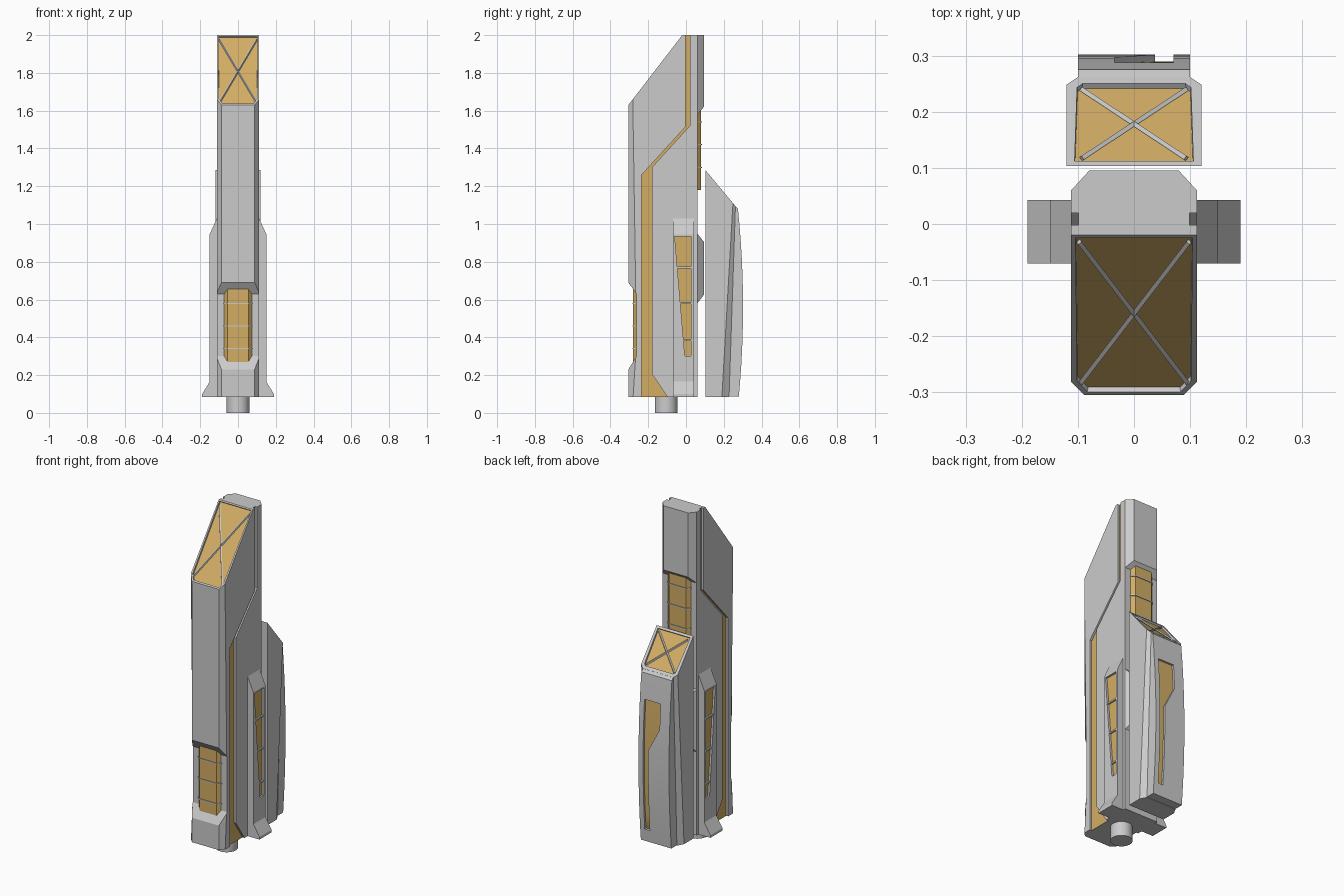
import bpy, bmesh, math
from mathutils import Vector

if "Cube" in bpy.data.objects:
    bpy.data.objects.remove(bpy.data.objects["Cube"])

gold = bpy.data.materials.new("amber_glass")
gold.diffuse_color = (0.65, 0.42, 0.13, 1)
gold.use_nodes = True
gold.node_tree.nodes["Principled BSDF"].inputs["Base Color"].default_value = gold.diffuse_color


def finish(name, bm, mat=None, slots=False):
    bmesh.ops.recalc_face_normals(bm, faces=bm.faces)
    me = bpy.data.meshes.new(name)
    if slots:                       # slot 0 plain grey, slot 1 amber
        me.materials.append(None)
        me.materials.append(gold)
    elif mat:
        me.materials.append(mat)
    bm.to_mesh(me)
    bm.free()
    ob = bpy.data.objects.new(name, me)
    bpy.context.collection.objects.link(ob)
    return ob


def loft_bm(halves):
    """Skin a stack of rings; each ring is its +x half, mirrored here."""
    bm = bmesh.new()
    rings = [[bm.verts.new(p) for p in h + [(-x, y, z) for x, y, z in reversed(h)]] for h in halves]
    n = len(rings[0])
    for a, b in zip(rings, rings[1:]):
        for i in range(n):
            j = (i + 1) % n
            bm.faces.new((a[i], a[j], b[j], b[i]))
    bm.faces.new(rings[0])
    bm.faces.new(rings[-1])
    bmesh.ops.recalc_face_normals(bm, faces=bm.faces)
    return bm


def prism(name, pts, axis, lo, hi, mat=None, caps_gold=False):
    """Extrude a 2D outline along an axis (x: yz points, y: xz points, z: xy points)."""
    bm = bmesh.new()
    k = "xyz".index(axis)

    def at(p, d):
        c = list(p)
        c.insert(k, d)
        return bm.verts.new(c)
    a, b = [at(p, lo) for p in pts], [at(p, hi) for p in pts]
    for cap in (a, b):
        bm.faces.new(cap).material_index = int(caps_gold)
    for i in range(len(pts)):
        j = (i + 1) % len(pts)
        bm.faces.new((a[i], a[j], b[j], b[i]))
    return finish(name, bm, mat, caps_gold)


def carve(ob, cutter):
    m = ob.modifiers.new("carve", 'BOOLEAN')
    m.operation, m.solver, m.object = 'DIFFERENCE', 'EXACT', cutter
    m.material_mode = 'INDEX'
    cutter.hide_render = True
    bpy.context.view_layer.objects.active = ob
    bpy.ops.object.modifier_apply(modifier=m.name)
    bpy.data.objects.remove(cutter)


def slope_window(bm, co, no, border):
    """Slice off the top at an angle and sink an amber pane into the cut."""
    bmesh.ops.bisect_plane(bm, geom=bm.verts[:] + bm.edges[:] + bm.faces[:], plane_co=co,
                           plane_no=no, clear_outer=True)
    edges = [e for e in bm.edges if e.is_boundary]
    face = bmesh.ops.holes_fill(bm, edges=edges, sides=0)["faces"][0]
    bmesh.ops.recalc_face_normals(bm, faces=bm.faces)
    bmesh.ops.inset_individual(bm, faces=[face], thickness=border, depth=0)
    bmesh.ops.inset_individual(bm, faces=[face], thickness=0.001, depth=-0.01)
    face.material_index = 1


def bar(name, p, q, w):
    p, q = Vector(p), Vector(q)
    bm = bmesh.new()
    bmesh.ops.create_cube(bm, size=1)
    bmesh.ops.scale(bm, vec=(w, w, (q - p).length), verts=bm.verts)
    ob = finish(name, bm)
    ob.location = (p + q) / 2
    ob.rotation_euler = (q - p).to_track_quat('Z', 'Y').to_euler()


def cross(name, x, y0, y1, height):
    for s in (1, -1):
        bar(name, (-s * x, y0, height(y0)), (s * x, y1, height(y1)), 0.008)


# Main tower with front recess and slanted roof window
def ring(front, corner, z, zc=None):
    zc = z if zc is None else zc
    return [(0.088, front, z), (0.112, corner, zc), (0.112, 0.06, zc)]


hull = loft_bm([ring(-0.305, -0.28, 0.085), ring(-0.305, -0.267, 0.23, 0.292),
                ring(-0.262, -0.262, 0.30), ring(-0.262, -0.262, 0.63),
                ring(-0.305, -0.266, 0.69, 0.636), ring(-0.305, -0.287, 2.0)])
slope_window(hull, (0, -0.02, 2.0), (0, -0.37, 0.285), 0.011)
tower = finish("main_tower", hull, slots=True)
cross("roof_window_brace", 0.098, -0.287, -0.032, lambda y: 2 + (y + 0.02) * 1.298 - 0.009)

# Amber stripe groove down each flank
stripe = [(-0.002, 2.05), (0.02, 2.05), (0.02, 1.52), (-0.18, 1.30), (-0.18, 0.205),
          (-0.075, 0.05), (-0.235, 0.05), (-0.235, 1.26), (-0.002, 1.515)]
for s in (1, -1):
    carve(tower, prism("stripe_cutter", stripe, 'x', s * 0.099, s * 0.14, caps_gold=True))


# Ribbed bay windows, front low and back high
def bay(name, base, face, z0, z1, ribs):
    d = math.copysign(0.004, face - base)

    def outline(g, e):
        return [(-0.08 - g, base), (-0.055 - g, face + e), (0.055 + g, face + e), (0.08 + g, base)]
    prism(name, outline(0, 0), 'z', z0, z1, gold)
    for z in ribs:
        prism(name + "_rib", outline(0.004, d), 'z', z - 0.003, z + 0.003)


bay("front_bay_window", -0.255, -0.28, 0.26, 0.66, (0.34, 0.46, 0.58))
bay("back_bay_window", 0.055, 0.08, 1.18, 1.61, (1.30, 1.42, 1.54))


# Back slabs with chamfered sides
def slab(name, zin0, zout0, zout1, zin1):
    finish(name, loft_bm([[(0.112, 0.06, a), (0.08, 0.095, b)]
                          for a, b in ((zin0, zout0), (zin1, zout1))]))


slab("upper_back_slab", 1.58, 1.62, 2.0, 2.0)
slab("lower_back_slab", 0.58, 0.625, 0.905, 0.95)

# Side pods with tapering windows and flared feet
pane = [(-0.06, 0.935), (0.027, 0.935), (0.027, 0.30), (-0.006, 0.30)]
for s in (1, -1):
    outline = [(0.10, 1.03), (0.112, 1.03), (0.15, 0.945), (0.15, 0.165), (0.19, 0.10),
               (0.19, 0.085), (0.10, 0.085)]
    pod = prism("side_pod", [(s * x, z) for x, z in outline], 'y', -0.07, 0.043)
    pod.data.materials.append(None)
    pod.data.materials.append(gold)
    carve(pod, prism("pane_cutter", pane, 'x', s * 0.138, s * 0.17, caps_gold=True))
    for z in (0.77, 0.58, 0.385):
        y0 = -0.006 - 0.054 * (z - 0.30) / 0.635
        bar("side_pod_mullion", (s * 0.144, y0, z), (s * 0.144, 0.027, z), 0.009)

# Rear tower body with slanted roof window
rear = loft_bm([[(0.12, 0.103, 0.085), (0.12, 0.19, 0.085), (0.10, 0.228, 0.085)],
                [(0.12, 0.103, 1.4), (0.12, 0.265, 1.4), (0.10, 0.272, 1.4)]])
slope_window(rear, (0, 0.103, 1.285), (0, 1.2, 1), 0.02)
finish("rear_tower", rear, slots=True)
cross("rear_window_brace", 0.093, 0.117, 0.24, lambda y: 1.285 - (y - 0.103) * 1.2 - 0.009)

# Bowed rear shell with a sunken, stepped amber window
bow = [(0.275 + 0.027 * (1 - ((z - 0.56) / 0.52) ** 2), z)
       for z in [1.08 - i * 0.992 / 12 for i in range(13)]]
shell = prism("rear_shell", [(0.20, 0.088), (0.24, 1.085), (0.262, 1.094)] + bow, 'x', -0.10, 0.10)
step = [(0.07, 0.93), (-0.035, 0.93), (-0.035, 0.78), (0.037, 0.64), (0.037, 0.16), (0.07, 0.16)]
carve(shell, prism("step_cutter", step, 'y', 0.255, 0.34))
core = prism("rear_shell_glass", [(0.24, 0.10), (0.24, 1.05)] + [(y - 0.012, z) for y, z in bow[1:-1]],
             'x', -0.04, 0.075, gold)

# Mounting peg underneath
bm = bmesh.new()
bmesh.ops.create_cone(bm, cap_ends=True, segments=32, radius1=0.06, radius2=0.06, depth=0.09)
bmesh.ops.translate(bm, vec=(0, -0.105, 0.045), verts=bm.verts)
peg = finish("mounting_peg", bm)

for ob in (shell, core, peg):
    bpy.ops.object.select_all(action='DESELECT')
    ob.select_set(True)
    bpy.context.view_layer.objects.active = ob
    bpy.ops.object.shade_smooth_by_angle(angle=math.radians(25))
